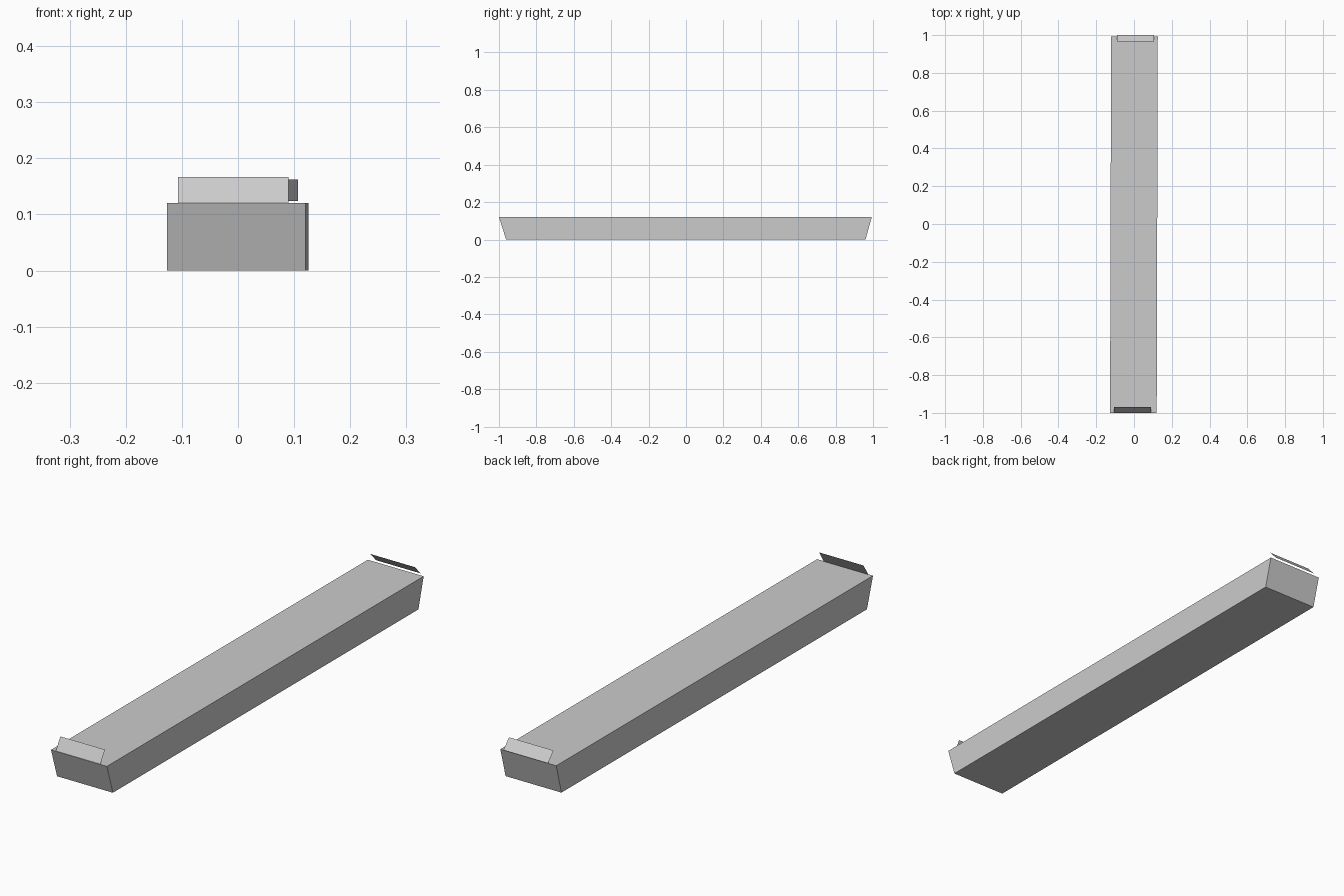
import bpy

if "Cube" in bpy.data.objects:
    bpy.data.objects.remove(bpy.data.objects["Cube"])


def make_mesh(name, verts, faces):
    mesh = bpy.data.meshes.new(name)
    mesh.from_pydata(verts, [], faces)
    mesh.update()
    obj = bpy.data.objects.new(name, mesh)
    bpy.context.collection.objects.link(obj)
    return obj


# Long bar: side profile with sloping ends, very slightly skewed in plan
profile = [(-0.962, 0.0), (0.96, 0.0), (0.993, 0.12), (-1.0, 0.12)]


def skew(y):
    return 0.0028 * y - 0.0005


left = [(-0.1235 + skew(y), y, z) for y, z in profile]
right = [(0.1235 + skew(y), y, z) for y, z in profile]
sides = [(i, i + 4, (i + 1) % 4 + 4, (i + 1) % 4) for i in range(4)]
bar = make_mesh("bar_body", left + right, [(3, 2, 1, 0), (4, 5, 6, 7)] + [s[::-1] for s in sides])
# Make every face point outward
import bmesh
bm = bmesh.new()
bm.from_mesh(bar.data)
bmesh.ops.recalc_face_normals(bm, faces=bm.faces[:])
bm.to_mesh(bar.data)
bm.free()


# Thin end flaps leaning inward over the top
def flap(name, x0, x1, low, high):
    make_mesh(name, [(x0, *low), (x1, *low), (x1, *high), (x0, *high)], [(0, 1, 2, 3)])


flap("front_flap", -0.107, 0.090, (-0.998, 0.120), (-0.969, 0.167))
flap("back_flap", 0.107, -0.090, (1.0, 0.124), (0.965, 0.162))
